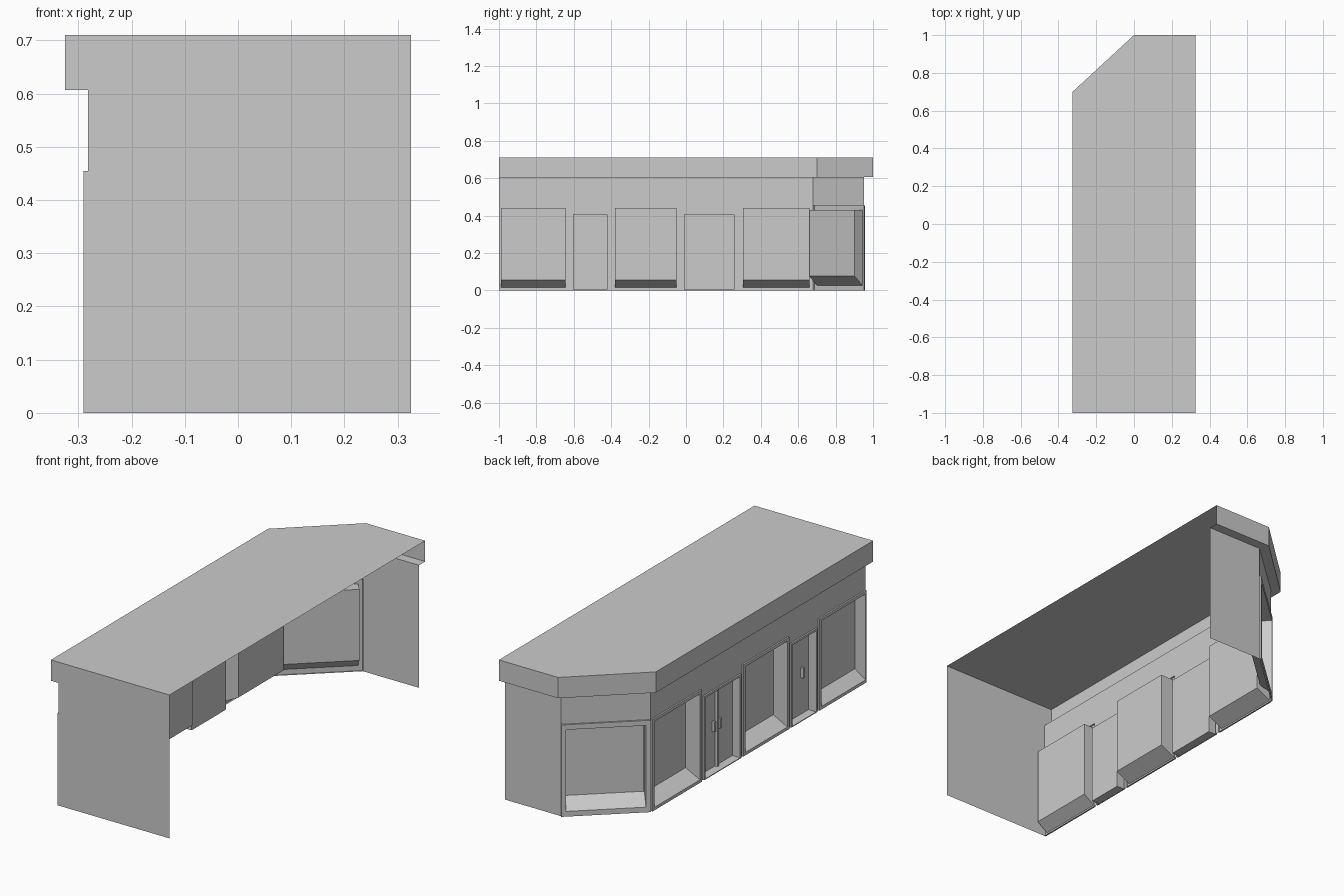
import bpy, bmesh
from mathutils import Vector

if "Cube" in bpy.data.objects:
    bpy.data.objects.remove(bpy.data.objects["Cube"])

ROOF, SOFFIT, HEAD = 0.71, 0.607, 0.455
OUTER = [(-0.325, -1), (-0.325, 0.7), (0, 1), (0.325, 1)]
INNER = [(-0.282, -1), (-0.282, 0.68), (0.018, 0.952), (0.325, 0.952)]
LIP = 0.008


def make(name, faces):
    """Turn a list of point loops into one welded mesh object."""
    bm = bmesh.new()
    for f in faces:
        bm.faces.new([bm.verts.new(p) for p in f])
    bmesh.ops.remove_doubles(bm, verts=bm.verts, dist=1e-5)
    me = bpy.data.meshes.new(name)
    bm.to_mesh(me)
    bm.free()
    ob = bpy.data.objects.new(name, me)
    bpy.context.collection.objects.link(ob)
    return ob


def plane(a, b):
    """Point function (along, outward, height) for the wall from a to b."""
    a, b = Vector(a), Vector(b)
    d = (b - a).normalized()
    n = Vector((-d.y, d.x))
    return (lambda u, o, z: (*(a + d * u + n * o), z)), (b - a).length


def rect(p, u0, u1, z0, z1, o=0):
    return [p(u0, o, z0), p(u0, o, z1), p(u1, o, z1), p(u1, o, z0)]


def ring(a, b):
    return [[a[i], a[(i + 1) % 4], b[(i + 1) % 4], b[i]] for i in range(4)]


def bay(name, p, frame, hole, depth, rise):
    """Raised frame, recessed reveal with sloping sill, and back pane."""
    u0, u1, z0, z1 = hole
    outer = rect(p, *frame)
    lip = rect(p, *frame, LIP)
    front = rect(p, *hole, LIP)
    back = rect(p, u0, u1, z0 + rise, z1, -depth)
    make(name, ring(outer, lip) + ring(lip, front) + ring(front, back) + [back])


def box(name, p, u0, u1, o0, o1, z0, z1):
    a, b = rect(p, u0, u1, z0, z1, o0), rect(p, u0, u1, z0, z1, o1)
    make(name, ring(a, b) + [b, a[::-1]])


def wall(name, p, length, frames):
    """Wall up to the soffit with gaps where the framed bays sit."""
    faces, u = [], 0
    for u0, u1, _, z1 in frames:
        if u0 > u:
            faces.append(rect(p, u, u0, 0, SOFFIT))
        faces.append(rect(p, u0, u1, z1, SOFFIT))
        u = u1
    if u < length - 1e-4:
        faces.append(rect(p, u, length, 0, SOFFIT))
    make(name, faces)


# Long shop front: (name, frame y range, opening y range, depth, is door)
bays = [
    ("end_window", -1.0, -0.63, -0.99, -0.645, 0.05, False),
    ("single_door", -0.615, -0.41, -0.605, -0.42, 0.035, True),
    ("middle_window", -0.395, -0.035, -0.38, -0.05, 0.07, False),
    ("double_door", -0.02, 0.27, -0.01, 0.26, 0.035, True),
    ("corner_side_window", 0.29, 0.675, 0.305, 0.66, 0.07, False),
]
front, length = plane(INNER[0], INNER[1])
frames = []
for name, f0, f1, h0, h1, depth, door in bays:
    frame = (f0 + 1, f1 + 1, 0, 0.415 if door else HEAD)
    hole = (h0 + 1, h1 + 1, 0.004, 0.405) if door else (h0 + 1, h1 + 1, 0.015, 0.44)
    bay(name, front, frame, hole, depth, 0 if door else 0.04)
    frames.append(frame)
wall("front_wall", front, length, frames)

# Door furniture
box("door_mullion", front, 1.115, 1.127, -0.035, -0.02, 0.004, 0.405)
for i, y in enumerate((-0.55, 0.098, 0.145)):
    box(f"door_handle_{i}", front, y + 0.994, y + 1.006, -0.035, -0.02, 0.185, 0.235)

# Angled corner with its own display window
corner, length = plane(INNER[1], INNER[2])
frame = (0, length, 0, HEAD)
bay("corner_window", corner, frame, (0.022, length - 0.022, 0.026, 0.43), 0.05, 0.052)
wall("corner_wall", corner, length, [frame])

# Plain return wall
back, length = plane(INNER[2], INNER[3])
wall("return_wall", back, length, [])

# Full-height gable at the near end
gable = [(0.325, 0), (0.325, ROOF), (-0.325, ROOF), (-0.325, SOFFIT), (-0.282, SOFFIT),
         (-0.282, HEAD), (-0.29, HEAD), (-0.29, 0)]
make("gable_wall", [[(x, -1, z) for x, z in gable[::-1]]])

# Roof sheet, fascia band and soffit
faces = [[(x, y, ROOF) for x, y in [(0.325, -1)] + OUTER[::-1]]]
for i in range(3):
    p, length = plane(OUTER[i], OUTER[i + 1])
    faces.append(rect(p, 0, length, SOFFIT, ROOF))
    faces.append([(*q, SOFFIT) for q in (INNER[i], OUTER[i], OUTER[i + 1], INNER[i + 1])])
roof = make("roof_and_fascia", faces)
bm = bmesh.new()
bm.from_mesh(roof.data)
bmesh.ops.recalc_face_normals(bm, faces=bm.faces)
bm.to_mesh(roof.data)
bm.free()
